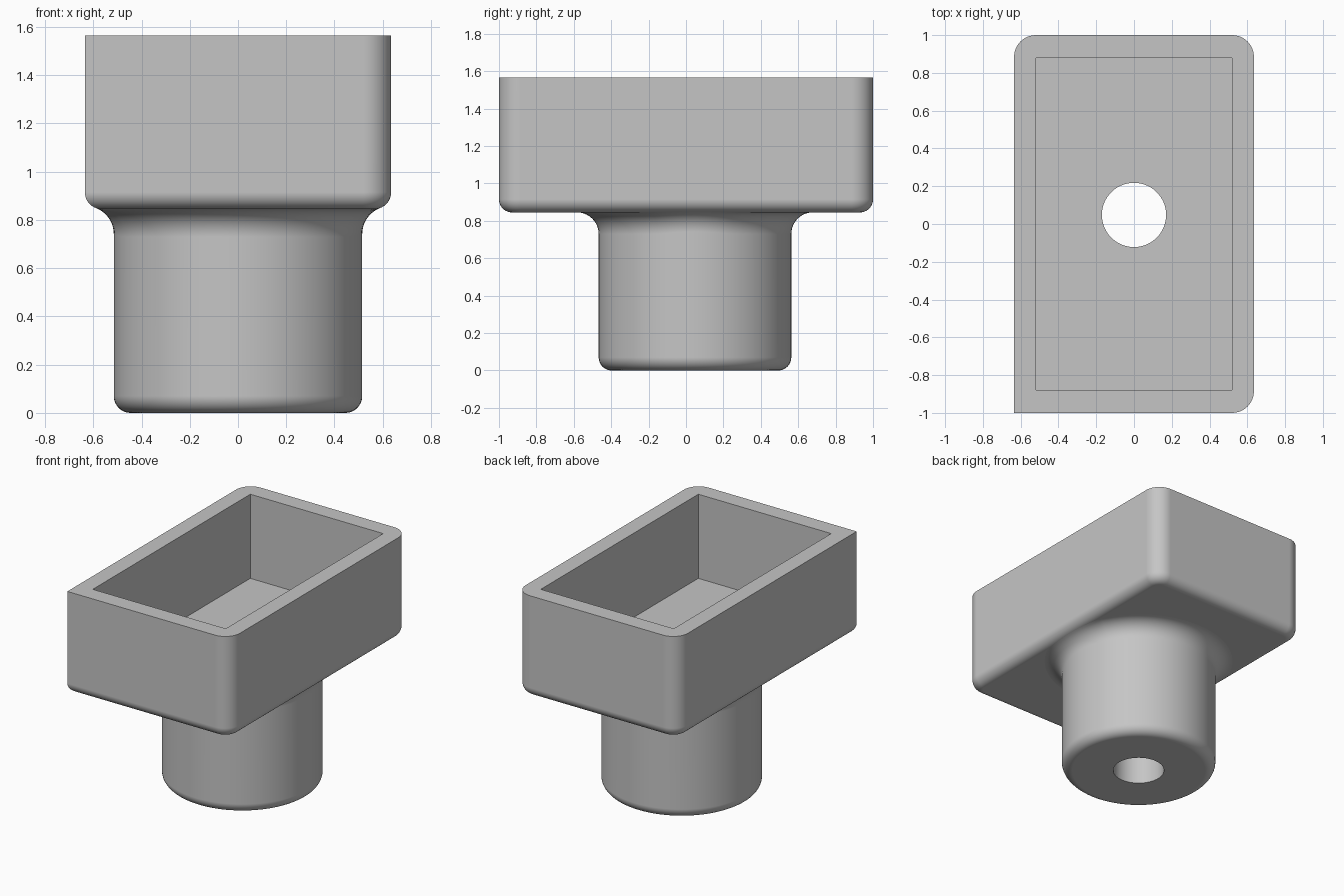
import bpy, bmesh, math
from mathutils import Vector, Matrix

if "Cube" in bpy.data.objects:
    bpy.data.objects.remove(bpy.data.objects["Cube"], do_unlink=True)

HALF_X, HALF_Y = 0.635, 1.0
BASE, RIM, FLOOR = 0.845, 1.565, 0.97
CORNER, EDGE, FILLET = 0.115, 0.07, 0.115
STEM_R, HOLE_R, STEM_Y = 0.515, 0.17, 0.048
SIDES, STEPS = 96, 10

grey = bpy.data.materials.new("plain_grey")
grey.use_nodes = True
grey.diffuse_color = (0.56, 0.56, 0.56, 1)
grey.node_tree.nodes["Principled BSDF"].inputs["Base Color"].default_value = grey.diffuse_color


def make_object(name, bm):
    bmesh.ops.recalc_face_normals(bm, faces=bm.faces)
    mesh = bpy.data.meshes.new(name)
    bm.to_mesh(mesh)
    bm.free()
    obj = bpy.data.objects.new(name, mesh)
    bpy.context.collection.objects.link(obj)
    mesh.materials.append(grey)
    return obj


def block(half_x, half_y, low, high):
    bm = bmesh.new()
    size = Matrix.Diagonal((2 * half_x, 2 * half_y, high - low, 1))
    bmesh.ops.create_cube(bm, size=1, matrix=Matrix.Translation((0, 0, (low + high) / 2)) @ size)
    return bm


def activate(obj):
    bpy.ops.object.select_all(action='DESELECT')
    obj.select_set(True)
    bpy.context.view_layer.objects.active = obj


def cut(obj, cutter):
    activate(obj)
    mod = obj.modifiers.new("cut", 'BOOLEAN')
    mod.operation, mod.solver, mod.object = 'DIFFERENCE', 'EXACT', cutter
    bpy.ops.object.modifier_apply(modifier=mod.name)
    bpy.data.objects.remove(cutter, do_unlink=True)


def finish(obj):
    activate(obj)
    bpy.ops.object.shade_smooth_by_angle(angle=math.radians(35))
    mod = obj.modifiers.new("flat_face_normals", 'WEIGHTED_NORMAL')
    mod.keep_sharp = True


# Tray: three rounded upright corners, one left square, rounded bottom edge
bm = block(HALF_X, HALF_Y, BASE, RIM)


def is_rounded_corner(edge):
    a, b = (v.co for v in edge.verts)
    return abs(a.z - b.z) > 0.1 and not (a.x < 0 and a.y < 0)


bmesh.ops.bevel(bm, geom=[e for e in bm.edges if is_rounded_corner(e)], offset=CORNER,
                segments=STEPS, profile=0.5, affect='EDGES')
bottom = [e for e in bm.edges if all(abs(v.co.z - BASE) < 1e-4 for v in e.verts)]
bmesh.ops.bevel(bm, geom=bottom, offset=EDGE, segments=STEPS, profile=0.5, affect='EDGES')
tray = make_object("tray", bm)

# Rectangular cavity and round drain through the tray floor
cut(tray, make_object("cavity_cutter", block(0.52, 0.88, FLOOR, RIM + 0.2)))
bm = bmesh.new()
bmesh.ops.create_cone(bm, cap_ends=True, segments=SIDES, radius1=HOLE_R, radius2=HOLE_R, depth=1,
                      matrix=Matrix.Translation((0, STEM_Y, BASE)))
cut(tray, make_object("drain_cutter", bm))
finish(tray)


# Stem: bored round post whose flare blends into the rounded tray edge
def stem_section(angle):
    out = Vector((math.cos(angle), math.sin(angle), 0))
    up = Vector((0, 0, 1))
    points = [out * HOLE_R + up * (BASE + 0.01), out * HOLE_R]
    for i in range(STEPS + 1):
        t = math.pi / 2 * i / STEPS
        points.append(out * (STEM_R - EDGE + EDGE * math.sin(t)) + up * (EDGE - EDGE * math.cos(t)))
    # Ball of fillet radius rolling between the post and the tray underside
    ball = out * (STEM_R + FILLET)
    over = max(0, abs(ball.x) - (HALF_X - EDGE))
    reach = EDGE + FILLET
    ball.z = BASE + EDGE - math.sqrt(reach ** 2 - over ** 2)
    contact = Vector((-math.copysign(over, ball.x), 0, BASE + EDGE - ball.z)) / reach
    for i in range(STEPS + 1):
        points.append(ball + FILLET * (-out).slerp(contact, i / STEPS))
    points.append(points[-1] - out * 0.02 + up * 0.01)
    return [p + Vector((0, STEM_Y, 0)) for p in points]


bm = bmesh.new()
sections = [[bm.verts.new(p) for p in stem_section(math.tau * i / SIDES)] for i in range(SIDES)]
for i, here in enumerate(sections):
    after = sections[(i + 1) % SIDES]
    for j in range(len(here) - 1):
        bm.faces.new((here[j], after[j], after[j + 1], here[j + 1]))
finish(make_object("stem", bm))
